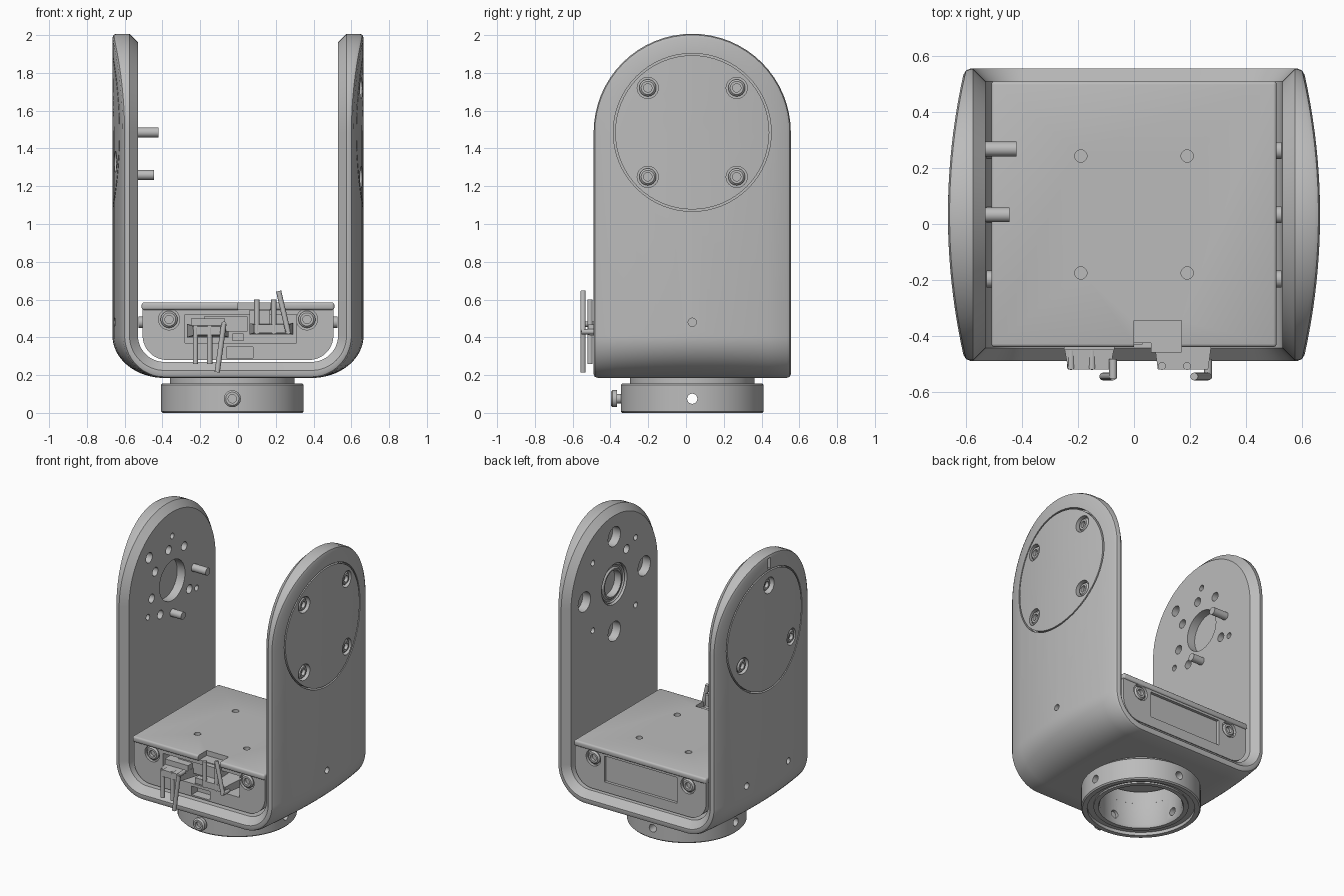
import bpy, bmesh, math
from mathutils import Vector

cube = bpy.data.objects.get("Cube")
if cube:
    bpy.data.objects.remove(cube)

grey = bpy.data.materials.new("plain grey")
grey.use_nodes = True
grey.diffuse_color = (0.5, 0.5, 0.5, 1)
grey.node_tree.nodes["Principled BSDF"].inputs["Base Color"].default_value = (0.5, 0.5, 0.5, 1)

YC, ZC, R = 0.033, 1.485, 0.522      # centre and radius of the arm ends
X, Y, Z = Vector((1, 0, 0)), Vector((0, 1, 0)), Vector((0, 0, 1))


def finish(bm, name):
    bmesh.ops.remove_doubles(bm, verts=bm.verts, dist=0.00005)
    bmesh.ops.recalc_face_normals(bm, faces=bm.faces)
    mesh = bpy.data.meshes.new(name)
    bm.to_mesh(mesh)
    bm.free()
    mesh.materials.append(grey)
    ob = bpy.data.objects.new(name, mesh)
    bpy.context.collection.objects.link(ob)
    return ob


def activate(ob):
    bpy.ops.object.select_all(action='DESELECT')
    ob.select_set(True)
    bpy.context.view_layer.objects.active = ob


def smooth(ob):
    activate(ob)
    bpy.ops.object.shade_smooth_by_angle(angle=math.radians(32))


def skin(bm, rings, wrap, close):
    # quads between successive rings of points
    vs = [[bm.verts.new(p) for p in ring] for ring in rings]
    n = len(vs[0])
    for i in range(len(vs) if wrap else len(vs) - 1):
        a, b = vs[i], vs[(i + 1) % len(vs)]
        for j in range(n if close else n - 1):
            k = (j + 1) % n
            bm.faces.new((a[j], a[k], b[k], b[j]))


def turn(bm, profile, origin, axis, seg=32):
    # revolve (radius, height) points about an axis
    q = Vector(axis).to_track_quat('Z', 'Y')
    o = Vector(origin)
    rings = []
    for i in range(seg):
        a = math.tau * i / seg
        rings.append([o + q @ Vector((r * math.cos(a), r * math.sin(a), h)) for r, h in profile])
    skin(bm, rings, True, profile[0][0] > 0)


def rod(bm, origin, axis, r, h, seg=24):
    turn(bm, [(0, 0), (r, 0), (r, h), (0, h)], origin, axis, seg)


def box(bm, x0, x1, y0, y1, z0, z1, taper=0):
    # taper narrows the front end
    bm_v = []
    for y, t in ((y0, taper), (y1, 0)):
        bm_v.append([(x0 + t, y, z0 + t / 3), (x1 - t, y, z0 + t / 3),
                     (x1 - t, y, z1 - t / 3), (x0 + t, y, z1 - t / 3)])
    before = len(bm.verts)
    skin(bm, bm_v, False, True)
    bm.verts.ensure_lookup_table()
    v = bm.verts[before:]
    bm.faces.new(v[:4])
    bm.faces.new(v[4:])


def cut(ob, bm):
    cutter = finish(bm, "cutter")
    cutter.hide_render = True
    mod = ob.modifiers.new("cut", 'BOOLEAN')
    mod.operation, mod.solver, mod.object = 'DIFFERENCE', 'EXACT', cutter
    mod.use_self = True
    activate(ob)
    bpy.ops.object.modifier_apply(modifier="cut")
    bpy.data.objects.remove(cutter)


def polar(x, r, deg):
    a = math.radians(deg)
    return (x, YC + r * math.cos(a), ZC + r * math.sin(a))


SCREW = [(0, 0.012), (0.022, 0.012), (0.022, 0.034), (0.035, 0.034), (0.045, 0.024), (0.045, 0), (0, 0)]

# U-shaped bracket: one cross-section swept down an arm, over the floor and up again
def bulge(u):
    return 0.135 - 0.06 * (u / R) ** 2


half = [(0.477, 0.0, None), (R, 0.045, None), (R, None, 0.02), (0.516, None, 0.006),
        (0.5, None, 0), (0.4, None, 0), (0.3, None, 0), (0.2, None, 0), (0.1, None, 0), (0.0, None, 0)]
section = [(1, c) for c in half] + [(-1, c) for c in reversed(half[:-1])]


def row(side, phi=0.0, theta=None):
    pts = []
    for s, (r, depth, ease) in section:
        u = s * r * math.cos(phi)
        dx = depth if ease is None else bulge(u) - ease
        dz = depth if ease is None else 0.085 - ease
        if theta is None:
            x, z = 0.53 + dx, ZC + r * math.sin(phi)
        else:
            x = 0.39 + (0.14 + dx) * math.cos(theta)
            z = 0.41 - (0.14 + dz) * math.sin(theta)
        pts.append((side * x, YC + u, z))
    return pts


quarter = [math.pi / 2 * i / 16 for i in range(17)]
arm = lambda side: [row(side, p) for p in reversed(quarter)] + [row(side, 0, t) for t in quarter]
bm = bmesh.new()
skin(bm, arm(1) + arm(-1)[::-1], False, True)
bracket = finish(bm, "bracket")

# Bracket holes, cover grooves and screw pockets
screw_spots = [(1, 0.333, d) for d in (45, 135, 225, 315)] + [(-1, 0.31, d) for d in (90, 210, 330)]
bm = bmesh.new()
for side in (1, -1):
    turn(bm, [(0.408, 0), (0.418, 0), (0.418, 0.2), (0.408, 0.2)], (side * 0.612, YC, ZC), X * side, 64)
    rod(bm, polar(side * 0.5, 0, 0), X * side, 0.14, 0.09, 40)
for side, r, d in screw_spots:
    rod(bm, polar(side * 0.615, r, d), X * side, 0.056, 0.2)
    rod(bm, polar(side * 0.5, r, d), X * side, 0.02, 0.08, 16)
for d in (0, 90, 180, 270):
    rod(bm, polar(0.5, 0.33, d), X, 0.068, 0.09)
rod(bm, polar(0.5, 0.235, 125), X, 0.03, 0.08)
for d in (45, 90, 135, 180, 225, 315):
    rod(bm, polar(-0.5, 0.23, d + 10), -X, 0.03, 0.09)
rod(bm, polar(-0.5, 0.36, 135), -X, 0.035, 0.09)
box(bm, -0.8, -0.645, YC - 0.015, YC + 0.015, 1.91, 1.985)
for side, y in ((1, YC), (-1, YC + 0.23), (-1, YC - 0.23)):
    rod(bm, (side * 0.5, y, 0.48), X * side, 0.022, 0.3, 16)
rod(bm, (-0.03, YC, 0.1), Z, 0.26, 0.25, 48)
cut(bracket, bm)
smooth(bracket)

# Cover screws
for i, (side, r, d) in enumerate(screw_spots):
    bm = bmesh.new()
    turn(bm, SCREW, polar(side * 0.612, r, d), X * side, 24)
    smooth(finish(bm, f"cover_screw_{i + 1}"))

# Bearing and locating pins
bm = bmesh.new()
turn(bm, [(0.09, 0), (0.138, 0), (0.138, 0.05), (0.128, 0.06), (0.12, 0.05), (0.11, 0.05), (0.1, 0.06), (0.09, 0.06)],
     polar(0.6, 0, 0), -X, 40)
smooth(finish(bm, "bearing"))
for name, d, length in (("long_pin", 0, 0.16), ("short_pin", 270, 0.135)):
    bm = bmesh.new()
    rod(bm, polar(-0.58, 0.225 + 0.01 * (d == 0), d), X, 0.026, length)
    smooth(finish(bm, name))

# Base ring with neck, bore, bottom step and radial holes
base = (-0.03, YC, 0)
bm = bmesh.new()
turn(bm, [(0.27, 0.012), (0.3, 0.012), (0.3, 0.022), (0.34, 0.022), (0.34, 0), (0.37, 0), (0.378, 0.008),
          (0.378, 0.148), (0.37, 0.156), (0.33, 0.156), (0.33, 0.2), (0.26, 0.2), (0.26, 0.03)], base, Z, 64)
ring = finish(bm, "base_ring")
bm = bmesh.new()
for axis in (X, -X, Y, -Y):
    rod(bm, Vector(base) + axis * 0.2 + Z * 0.075, axis, 0.027, 0.3)
cut(ring, bm)
smooth(ring)
bm = bmesh.new()
turn(bm, SCREW, (-0.03, -0.364, 0.075), -Y)
rod(bm, (-0.03, -0.364, 0.075), Y, 0.025, 0.12)
smooth(finish(bm, "clamp_screw"))

# Body with rounded lower corners
corner = [(0.375 + 0.13 * math.cos(t), 0.41 - 0.13 * math.sin(t)) for t in quarter]
outline = [(0.505, 0.55)] + corner
outline += [(-x, z) for x, z in reversed(outline)]
bm = bmesh.new()
f = bm.faces.new([bm.verts.new((x, -0.425, z)) for x, z in outline])
ext = bmesh.ops.extrude_face_region(bm, geom=[f])
bmesh.ops.translate(bm, verts=[v for v in ext["geom"] if isinstance(v, bmesh.types.BMVert)], vec=Y * 0.925)
body = finish(bm, "body")
bm = bmesh.new()
box(bm, -0.28, 0.31, -0.6, -0.3, 0.37, 0.52)
box(bm, -0.06, 0.08, -0.6, -0.36, 0.29, 0.35)
box(bm, -0.28, 0.28, 0.48, 0.6, 0.35, 0.53)
for x in (-0.365, 0.365):
    for y, axis in ((-0.405, -Y), (0.48, Y)):
        rod(bm, (x, y, 0.495), axis, 0.056, 0.2)
cut(body, bm)
smooth(body)

# Body screws and side bosses
bm = bmesh.new()
for x in (-0.365, 0.365):
    turn(bm, SCREW, (x, -0.392, 0.495), -Y, 24)
    turn(bm, SCREW, (x, 0.467, 0.495), Y, 24)
    for y in (YC - 0.23, YC, YC + 0.23):
        rod(bm, (math.copysign(0.49, x), y, 0.48), X * math.copysign(1, x), 0.03, 0.038, 16)
smooth(finish(bm, "body_screws"))

# Lid with cable notch and four holes
bm = bmesh.new()
box(bm, -0.51, 0.51, -0.44, 0.51, 0.545, 0.585)
bmesh.ops.bevel(bm, geom=bm.edges[:], offset=0.012, segments=3, affect='EDGES', profile=0.5)
lid = finish(bm, "lid")
bm = bmesh.new()
box(bm, 0, 0.17, -0.6, -0.345, 0.5, 0.7)
for x in (-0.19, 0.19):
    for y in (-0.175, 0.243):
        rod(bm, (x, y, 0.56), Z, 0.022, 0.1, 20)
cut(lid, bm)
smooth(lid)

# Connectors and the socket block behind them
bm = bmesh.new()
box(bm, -0.27, -0.05, -0.52, -0.33, 0.40, 0.47, 0.035)
box(bm, -0.25, -0.07, -0.45, -0.3, 0.46, 0.50)
finish(bm, "left_plug")
bm = bmesh.new()
box(bm, 0.06, 0.29, -0.52, -0.33, 0.415, 0.475, 0.025)
box(bm, 0.06, 0.17, -0.46, -0.34, 0.47, 0.545)
finish(bm, "right_plug")
bm = bmesh.new()
box(bm, -0.18, 0.05, -0.4, -0.28, 0.43, 0.51)
box(bm, -0.03, 0.03, -0.43, -0.39, 0.38, 0.42)
finish(bm, "socket")

# Short cut wires
wires = [(-0.225, 0.45, -0.225, 0.26), (-0.15, 0.45, -0.15, 0.26), (-0.075, 0.47, -0.11, 0.215),
         (0.1, 0.43, 0.1, 0.6), (0.19, 0.43, 0.19, 0.6), (0.265, 0.43, 0.215, 0.645)]
for i, (x0, z0, x1, z1) in enumerate(wires):
    y = -0.545 if i % 3 == 2 else -0.508
    bm = bmesh.new()
    path = Vector((x1 - x0, 0, z1 - z0))
    rod(bm, (x0, y, z0), path, 0.014, path.length, 12)
    rod(bm, (x0, y - 0.008, z0), Y, 0.014, 0.07, 12)
    smooth(finish(bm, f"wire_{i + 1}"))
